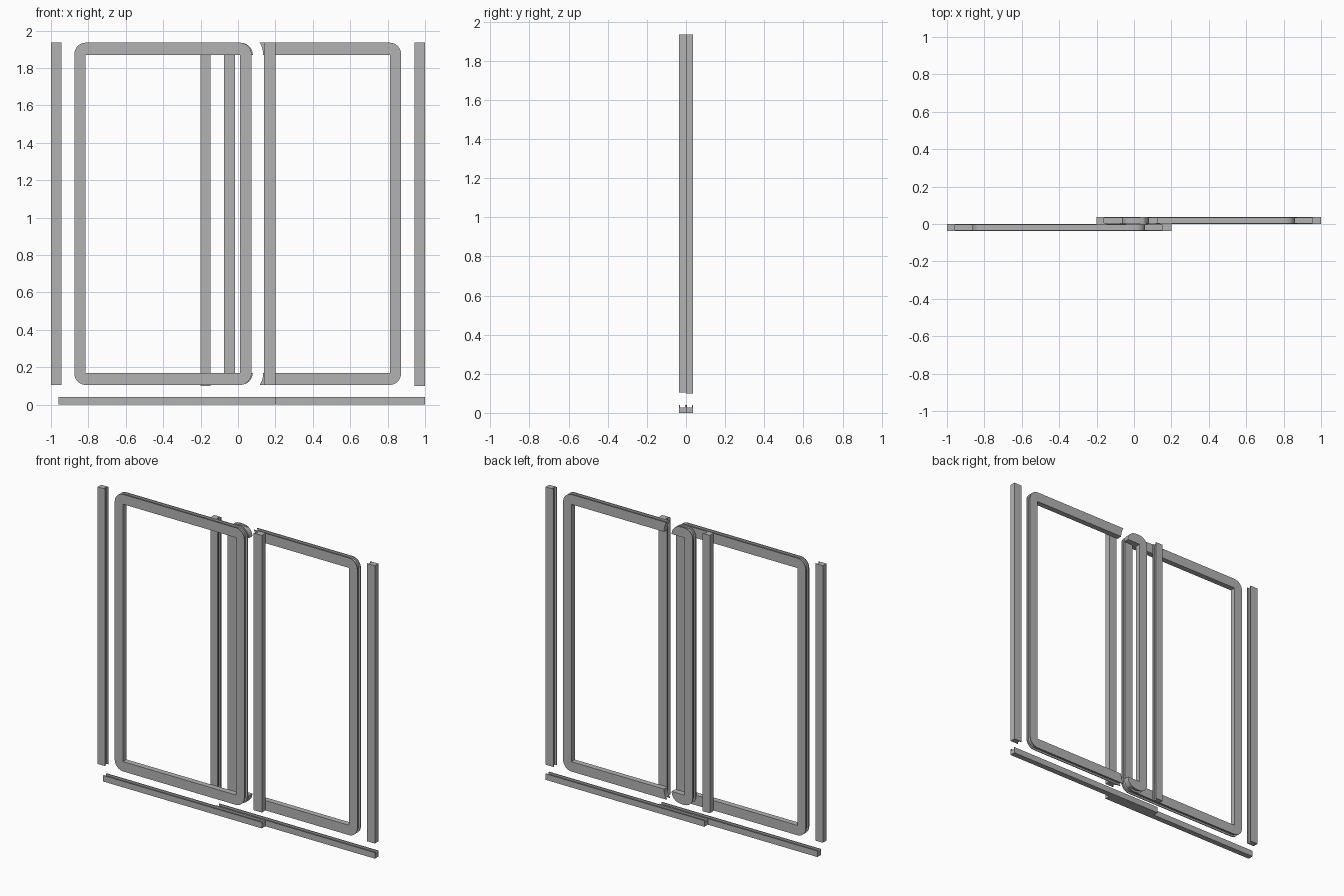
import bpy, bmesh
from math import radians, cos, sin, pi

cube = bpy.data.objects.get("Cube")
if cube:
    bpy.data.objects.remove(cube, do_unlink=True)

# One plain aluminium grey
grey = bpy.data.materials.new("aluminium grey")
grey.use_nodes = True
grey.diffuse_color = (0.45, 0.45, 0.45, 1)
grey.node_tree.nodes["Principled BSDF"].inputs["Base Color"].default_value = grey.diffuse_color

DEPTH = 0.037      # thickness of each sliding track layer
WALL = 0.006       # thickness of the channel lips
GROOVE = 0.012     # depth of the channel groove
BASE, TOP = 0.105, 1.935


def finish(name, bm):
    bmesh.ops.remove_doubles(bm, verts=bm.verts, dist=1e-5)
    bmesh.ops.recalc_face_normals(bm, faces=bm.faces)
    mesh = bpy.data.meshes.new(name)
    bm.to_mesh(mesh)
    bm.free()
    mesh.materials.append(grey)
    obj = bpy.data.objects.new(name, mesh)
    bpy.context.collection.objects.link(obj)
    return obj


def smooth(obj):
    bpy.ops.object.select_all(action='DESELECT')
    obj.select_set(True)
    bpy.context.view_layer.objects.active = obj
    bpy.ops.object.shade_smooth_by_angle(angle=radians(35))


def bridge(bm, rings, closed):
    """Join equal rings of points with quads; close the chain or cap it."""
    vs = [[bm.verts.new(p) for p in ring] for ring in rings]
    n = len(vs[0])
    pairs = list(zip(vs, vs[1:])) + ([(vs[-1], vs[0])] if closed else [])
    for a, b in pairs:
        for i in range(n):
            j = (i + 1) % n
            bm.faces.new((a[i], a[j], b[j], b[i]))
    if not closed:
        bm.faces.new(vs[0])
        bm.faces.new(vs[-1])


def channel_profile(y0, back, lip):
    """U section as (y, height) running from the back to the open lip."""
    y1 = y0 + DEPTH
    floor = lip - GROOVE if lip > back else lip + GROOVE
    return [(y0, back), (y1, back), (y1, lip), (y1 - WALL, lip),
            (y1 - WALL, floor), (y0 + WALL, floor), (y0 + WALL, lip), (y0, lip)]


def jamb(name, back, lip, y0, z0):
    bm = bmesh.new()
    prof = channel_profile(y0, back, lip)
    bridge(bm, [[(x, y, z) for y, x in prof] for z in (z0, TOP)], False)
    return finish(name, bm)


def sill(name, x0, x1, y0):
    bm = bmesh.new()
    prof = channel_profile(y0, 0, 0.04)
    bridge(bm, [[(x, y, z) for y, z in prof] for x in (x0, x1)], False)
    return finish(name, bm)


def outline(x0, x1, z0, z1, r, steps=10):
    """Rounded rectangle; a zero radius keeps the same point count."""
    pts = []
    corners = [(x1 - r, z1 - r), (x0 + r, z1 - r), (x0 + r, z0 + r), (x1 - r, z0 + r)]
    for k, (cx, cz) in enumerate(corners):
        for s in range(steps + 1):
            a = (k + s / steps) * pi / 2
            pts.append((cx + r * cos(a), cz + r * sin(a)))
    return pts


def sash(name, x0, x1, y0):
    """Rounded frame with a groove around its outer edge."""
    y1, r, g = y0 + DEPTH, 0.062, GROOVE
    outer = outline(x0, x1, BASE, TOP, r)
    floor = outline(x0 + g, x1 - g, BASE + g, TOP - g, r - g)
    inner = outline(x0 + 0.06, x1 - 0.06, BASE + 0.065, TOP - 0.065, 0)
    section = [(outer, y0), (outer, y0 + WALL), (floor, y0 + WALL), (floor, y1 - WALL),
               (outer, y1 - WALL), (outer, y1), (inner, y1), (inner, y0)]
    bm = bmesh.new()
    # Split at the corners where the inner outline collapses to points
    bridge(bm, [[(x, y, z) for x, z in ring] for ring, y in section], True)
    bmesh.ops.dissolve_degenerate(bm, dist=1e-6, edges=bm.edges)
    return finish(name, bm)


def cut_arc(obj, cx, cz, side):
    """Remove a curved gap from a rail of the frame."""
    angles = [radians(-10 + 100 * s / 16) for s in range(17)]
    ring = [(cx + 0.064 * cos(a), cz + side * 0.064 * sin(a)) for a in angles]
    ring += [(cx + 0.12 * cos(a), cz + side * 0.12 * sin(a)) for a in reversed(angles)]
    bm = bmesh.new()
    bridge(bm, [[(x, y, z) for x, z in ring] for y in (-0.02, 0.06)], False)
    cutter = finish("gap_cutter", bm)
    cutter.hide_render = True
    mod = obj.modifiers.new("gap", 'BOOLEAN')
    mod.operation, mod.solver, mod.object = 'DIFFERENCE', 'EXACT', cutter
    graph = bpy.context.evaluated_depsgraph_get()
    mesh = bpy.data.meshes.new_from_object(obj.evaluated_get(graph))
    obj.modifiers.clear()
    obj.data = mesh
    bpy.data.objects.remove(cutter, do_unlink=True)


# Front sliding layer
FRONT, REAR = -DEPTH, 0.0
front_sash = sash("front_sash", -0.875, 0.072, FRONT)
jamb("front_right_jamb", -1.0, -0.945, FRONT, BASE)
jamb("front_meeting_jamb", 0.2, 0.14, FRONT, BASE)
sill("front_sill", -0.96, 0.2, FRONT)

# Rear sliding layer, whose rails are interrupted by curved gaps
rear_sash = sash("rear_sash", -0.075, 0.872, REAR)
cut_arc(rear_sash, 0.015, TOP - 0.065, 1)
cut_arc(rear_sash, 0.015, BASE + 0.065, -1)
jamb("rear_left_jamb", 1.0, 0.943, REAR, 0.1)
jamb("rear_meeting_jamb", -0.2, -0.148, REAR, 0.1)
sill("rear_sill", -0.16, 1.0, REAR)

for frame in (front_sash, rear_sash):
    smooth(frame)
